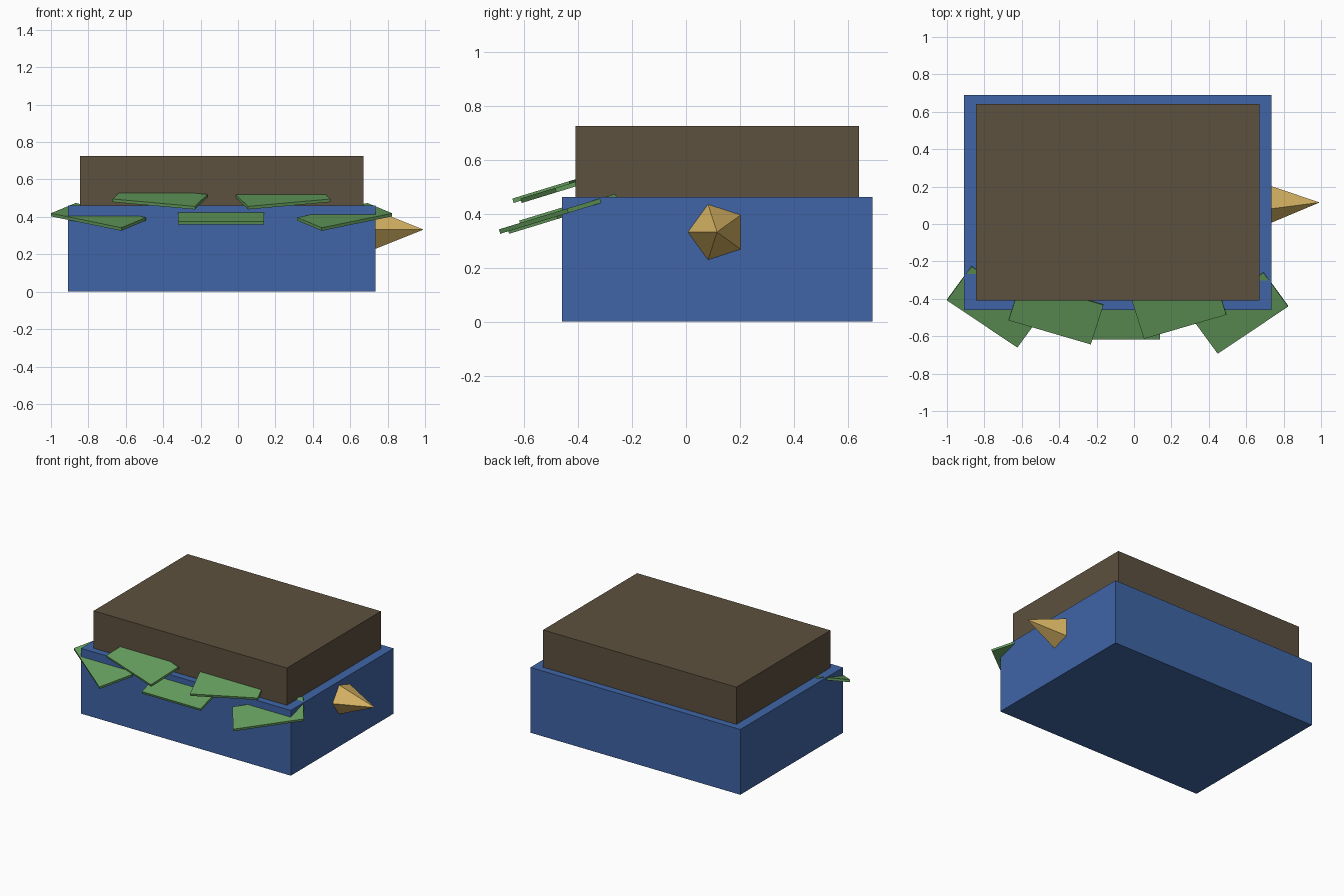
import bpy, bmesh
from math import radians, cos, sin, tau
from mathutils import Matrix, Vector

if "Cube" in bpy.data.objects:
    bpy.data.objects.remove(bpy.data.objects["Cube"])


def material(name, rgb):
    m = bpy.data.materials.new(name)
    m.diffuse_color = (*rgb, 1)
    m.use_nodes = True
    m.node_tree.nodes["Principled BSDF"].inputs["Base Color"].default_value = m.diffuse_color
    return m


BLUE = material("blue", (0.05, 0.13, 0.38))
BROWN = material("brown", (0.11, 0.082, 0.049))
GREEN = material("green", (0.13, 0.34, 0.11))
GOLD = material("gold", (0.70, 0.47, 0.13))


def add_object(name, bm, mat):
    bmesh.ops.recalc_face_normals(bm, faces=bm.faces)
    mesh = bpy.data.meshes.new(name)
    bm.to_mesh(mesh)
    bm.free()
    mesh.materials.append(mat)
    obj = bpy.data.objects.new(name, mesh)
    bpy.context.collection.objects.link(obj)
    return obj


def box(name, size, center, mat, rot=Matrix.Identity(4)):
    bm = bmesh.new()
    bmesh.ops.create_cube(bm, size=1, matrix=Matrix.Diagonal((*size, 1)))
    obj = add_object(name, bm, mat)
    obj.matrix_world = Matrix.Translation(center) @ rot
    return obj


# stacked blocks
box("lower_block", (1.644, 1.15, 0.462), (-0.087, 0.116, 0.231), BLUE)
box("upper_block", (1.514, 1.052, 0.264), (-0.087, 0.116, 0.594), BROWN)

# fan of tilted leaf slabs along the front: x, y, z, yaw
tilt = Matrix.Rotation(radians(17), 4, 'X')
leaves = [(-0.746, -0.442, 0.40, -35), (-0.417, -0.472, 0.50, -17),
          (-0.09, -0.506, 0.40, 0), (0.24, -0.442, 0.50, 17),
          (0.57, -0.475, 0.40, 35)]
for i, (x, y, z, yaw) in enumerate(leaves):
    rot = tilt @ Matrix.Rotation(radians(yaw), 4, 'Z')
    box(f"leaf_{i + 1}", (0.46, 0.23, 0.017), (x, y, z), GREEN, rot)

# five-sided spike on the right side
bm = bmesh.new()
c = Vector((0.73, 0.115, 0.332))
ring = [bm.verts.new(c + Vector((0, -0.11 * cos(tau * i / 5), 0.11 * sin(tau * i / 5))))
        for i in range(5)]
tip = bm.verts.new(c + Vector((0.262, 0, 0)))
bm.faces.new(ring)
for i in range(5):
    bm.faces.new((ring[i], ring[(i + 1) % 5], tip))
add_object("spike", bm, GOLD)
